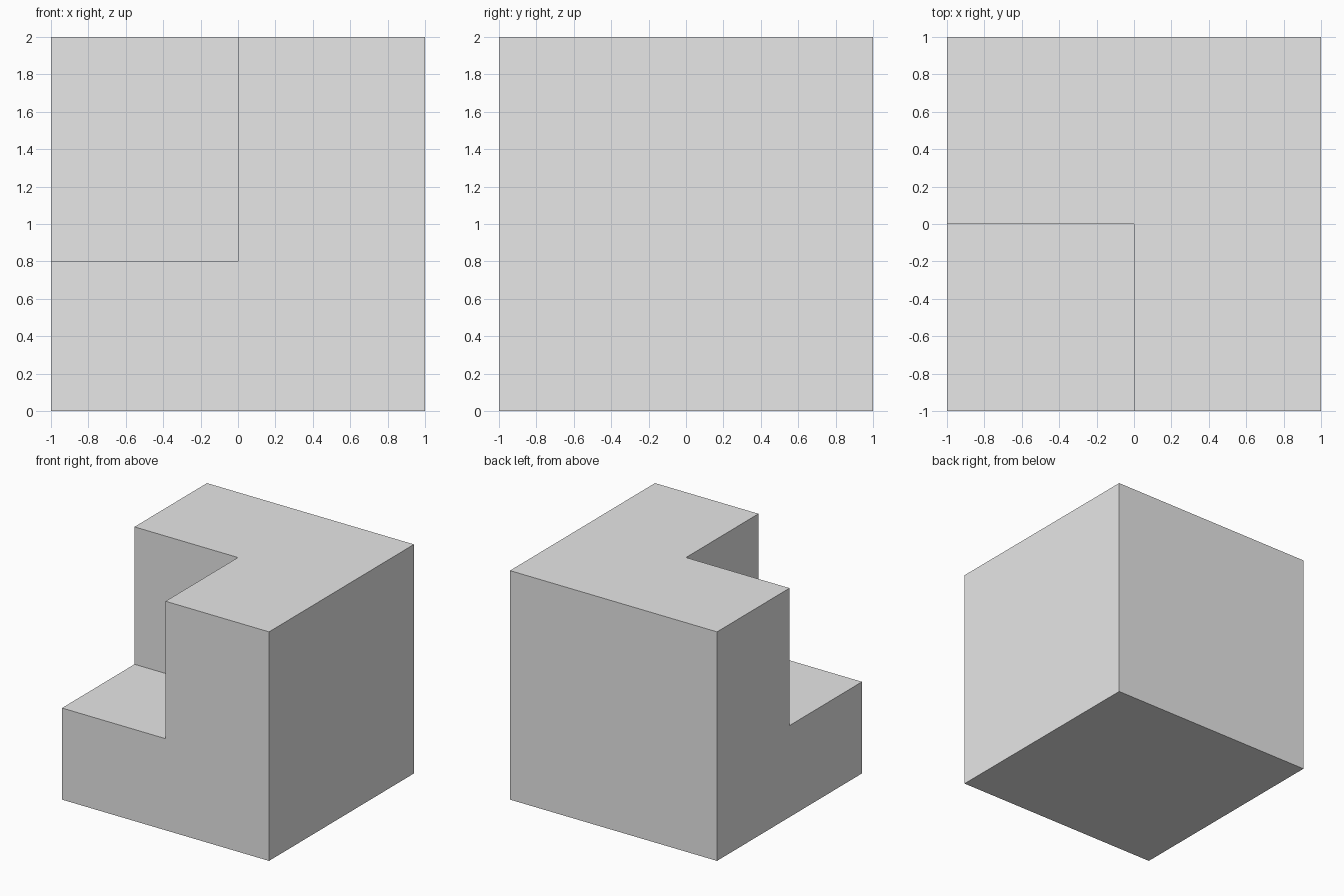
import bpy

cube = bpy.data.objects.get("Cube")
if cube:
    bpy.data.objects.remove(cube, do_unlink=True)

# Plain grey finish
grey = bpy.data.materials.new("light_grey")
grey.use_nodes = True
colour = (0.8, 0.8, 0.8, 1)
grey.diffuse_color = colour
grey.node_tree.nodes["Principled BSDF"].inputs["Base Color"].default_value = colour


def box(name, low, high):
    """Axis-aligned block between two opposite corners."""
    centre = [(a + b) / 2 for a, b in zip(low, high)]
    bpy.ops.mesh.primitive_cube_add(size=1, location=centre)
    obj = bpy.context.object
    obj.name = name
    obj.scale = [b - a for a, b in zip(low, high)]
    bpy.ops.object.transform_apply(location=True, rotation=False, scale=True)
    obj.data.materials.append(grey)
    return obj


# Solid block, and the front right upper corner to cut from it
block = box("notched_block", (-1, -1, 0), (1, 1, 2))
cutter = box("corner_cutter", (-1.5, -1.5, 0.8), (0, 0, 2.5))
cutter.hide_render = True

notch = block.modifiers.new("corner_notch", "BOOLEAN")
notch.operation = "DIFFERENCE"
notch.solver = "EXACT"
notch.object = cutter

# Bake the cut and discard the helper
bpy.ops.object.select_all(action="DESELECT")
block.select_set(True)
bpy.context.view_layer.objects.active = block
bpy.ops.object.modifier_apply(modifier=notch.name)
bpy.data.objects.remove(cutter, do_unlink=True)
